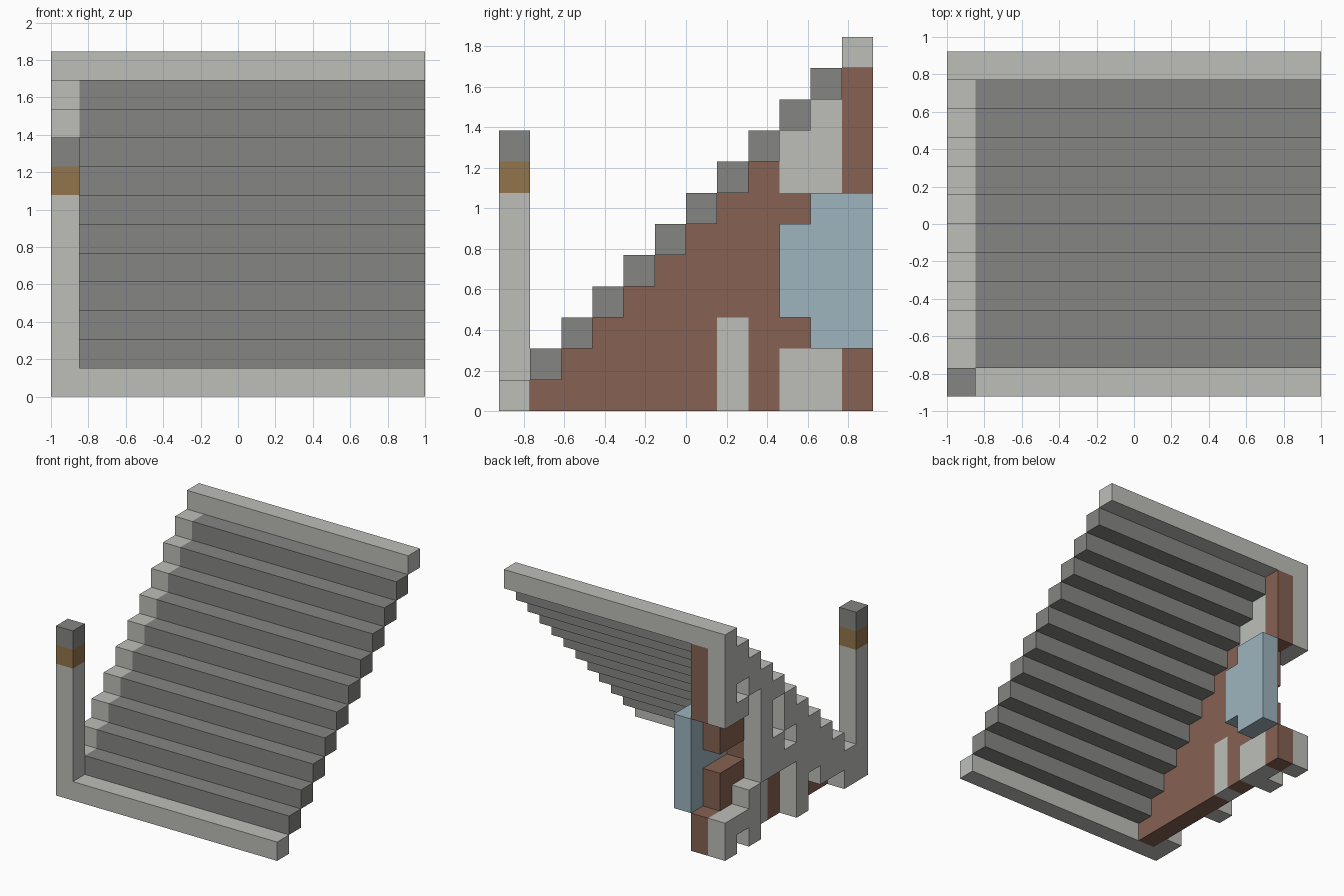
import bpy, bmesh

if "Cube" in bpy.data.objects:
    bpy.data.objects.remove(bpy.data.objects["Cube"], do_unlink=True)

U = 2 / 13            # edge length of one block
W, D = 13, 12         # blocks across and deep


def material(name, rgb):
    m = bpy.data.materials.new(name)
    m.use_nodes = True
    m.diffuse_color = (*rgb, 1)
    m.node_tree.nodes["Principled BSDF"].inputs["Base Color"].default_value = (*rgb, 1)
    return m


light = material("light stone", (0.51, 0.52, 0.485))
dark = material("dark stone", (0.235, 0.24, 0.227))
brown = material("brown wood", (0.24, 0.12, 0.084))
blue = material("pale blue glass", (0.337, 0.456, 0.515))
gold = material("gold brown band", (0.29, 0.178, 0.069))


def block(xs, ys, zs):
    """Set of unit cells filling the given ranges."""
    return {(x, y, z) for x in range(*xs) for y in range(*ys) for z in range(*zs)}


def build(name, cells, mats, pick=lambda c: 0):
    """Make the outer skin of a set of cells and merge its flat areas."""
    bm = bmesh.new()
    for c in sorted(cells):
        for axis in range(3):
            for side in (0, 1):
                near = list(c)
                near[axis] += 2 * side - 1
                if tuple(near) in cells:
                    continue
                corners = []
                for i, j in ((0, 0), (1, 0), (1, 1), (0, 1)):
                    p = list(c)
                    p[axis] += side
                    p[(axis + 1) % 3] += i
                    p[(axis + 2) % 3] += j
                    corners.append(((p[0] - W / 2) * U, (p[1] - D / 2) * U, p[2] * U))
                if not side:
                    corners.reverse()
                f = bm.faces.new([bm.verts.new(p) for p in corners])
                f.material_index = pick(c)
    bmesh.ops.remove_doubles(bm, verts=bm.verts, dist=U / 100)
    bmesh.ops.dissolve_limit(bm, angle_limit=0.01, verts=bm.verts, edges=bm.edges,
                             delimit={'MATERIAL'})
    mesh = bpy.data.meshes.new(name)
    bm.to_mesh(mesh)
    bm.free()
    for m in mats:
        mesh.materials.append(m)
    obj = bpy.data.objects.new(name, mesh)
    bpy.context.collection.objects.link(obj)


# Roof: stepped dark rows between a light eave and a light ridge
steps = set()
for k in range(1, D - 1):
    steps |= block((1, W), (k, k + 1), (k, k + 1))
build("roof_steps", steps, [dark])
build("front_eave", block((1, W), (0, 1), (0, 1)), [light])
build("ridge_beam", block((1, W), (D - 1, D), (D - 1, D)), [light])

# Outer gable frame with openings
frame = set()
for k in range(D):
    frame |= block((0, 1), (k, k + 1), (0, k + 1))
for ys, zs in (((11, 12), (2, 7)), ((10, 11), (0, 1)), ((10, 11), (2, 7)),
               ((10, 11), (8, 9)), ((9, 10), (3, 8)), ((6, 9), (0, 3)),
               ((7, 8), (5, 7)), ((6, 7), (4, 5)), ((4, 5), (0, 2)),
               ((2, 4), (0, 1))):
    frame -= block((0, 1), ys, zs)
build("gable_frame", frame, [light])

# Inner wall: brown with light panels, open behind the window
wall = set()
for k in range(1, D):
    wall |= block((1, 2), (k, k + 1), (0, k))
wall -= block((1, 2), (11, 12), (2, 7)) | block((1, 2), (9, 11), (4, 5))
panels = (block((1, 2), (7, 8), (0, 3)) | block((1, 2), (9, 11), (0, 2))
          | block((1, 2), (9, 11), (7, 10)))
build("gable_wall", wall, [brown, light], lambda c: int(c in panels))

# Window glass
build("window_glass", block((2, 3), (10, 12), (2, 7)) | block((2, 3), (9, 10), (3, 6)), [blue])

# Corner post with band and cap
build("corner_post", block((0, 1), (0, 1), (1, 9)), [light, gold, dark],
      lambda c: max(0, c[2] - 6))
